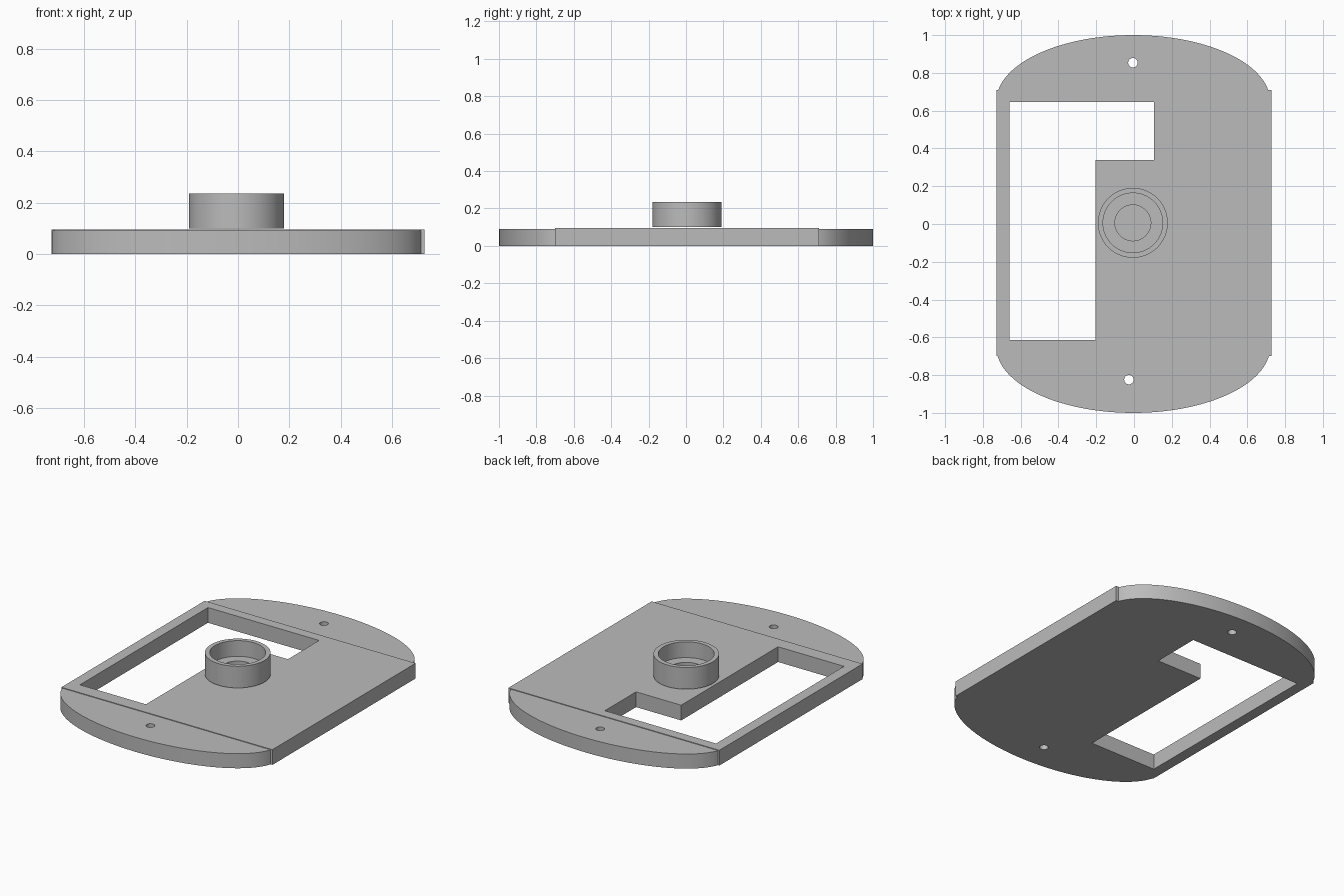
import bpy, bmesh
from math import cos, sin, pi, asin, radians

if "Cube" in bpy.data.objects:
    bpy.data.objects.remove(bpy.data.objects["Cube"])

grey = bpy.data.materials.new("plain grey")
grey.use_nodes = True
colour = (0.5, 0.5, 0.5, 1)
grey.diffuse_color = colour
grey.node_tree.nodes["Principled BSDF"].inputs["Base Color"].default_value = colour


def finish(obj):
    """Assign the material and smooth the round walls only."""
    obj.data.materials.clear()
    obj.data.materials.append(grey)
    bpy.ops.object.select_all(action='DESELECT')
    obj.select_set(True)
    bpy.context.view_layer.objects.active = obj
    bpy.ops.object.shade_smooth_by_angle(angle=radians(30))


def panel(name, outlines, height):
    """Flat panel: first outline is the border, the others are openings."""
    curve = bpy.data.curves.new(name, 'CURVE')
    curve.dimensions = '2D'
    curve.fill_mode = 'BOTH'
    curve.extrude = height / 2
    for points in outlines:
        spline = curve.splines.new('POLY')
        spline.points.add(len(points) - 1)
        for p, (x, y) in zip(spline.points, points):
            p.co = (x, y, 0, 1)
        spline.use_cyclic_u = True
    obj = bpy.data.objects.new(name, curve)
    bpy.context.collection.objects.link(obj)
    bpy.ops.object.select_all(action='DESELECT')
    obj.select_set(True)
    bpy.context.view_layer.objects.active = obj
    bpy.ops.object.convert(target='MESH')
    obj = bpy.context.view_layer.objects.active
    bm = bmesh.new()
    bm.from_mesh(obj.data)
    bmesh.ops.remove_doubles(bm, verts=bm.verts, dist=0.0001)
    bmesh.ops.translate(bm, verts=bm.verts, vec=(0, 0, height / 2))
    bmesh.ops.recalc_face_normals(bm, faces=bm.faces)
    bm.to_mesh(obj.data)
    bm.free()
    finish(obj)


def arc(cx, cy, rx, ry, start, end, steps):
    angles = [start + (end - start) * i / steps for i in range(steps + 1)]
    return [(cx + rx * cos(a), cy + ry * sin(a)) for a in angles]


# Middle slab with its L-shaped window
back, front, side = 0.71, -0.70, 0.727
border = [(-side, front), (side, front), (side, back), (-side, back)]
window = [(-0.66, -0.613), (-0.205, -0.613), (-0.205, 0.34),
          (0.106, 0.34), (0.106, 0.647), (-0.66, 0.647)]
panel("middle_slab", [border, window], 0.095)

# Rounded end panels, each with a screw hole
for name, seam, sign, hole_x, hole_y in (("back_end", back, 1, -0.006, 0.854),
                                         ("front_end", front, -1, -0.027, -0.824)):
    a = asin((abs(seam) - 0.65) / 0.35)
    edge = [(x, sign * y) for x, y in arc(-0.004, 0.65, 0.725, 0.35, a, pi - a, 64)]
    hole = arc(hole_x, hole_y, 0.025, 0.025, 0, 2 * pi, 24)[:-1]
    panel(name, [edge, hole], 0.091)

# Round socket: a stepped profile turned about its axis
profile = [(0.095, 0.1), (0.185, 0.1), (0.185, 0.235),
           (0.158, 0.235), (0.158, 0.137), (0.095, 0.137)]
bm = bmesh.new()
verts = [bm.verts.new((r, 0, z)) for r, z in profile]
edges = [bm.edges.new((verts[i - 1], verts[i])) for i in range(len(verts))]
bmesh.ops.spin(bm, geom=verts + edges, cent=(0, 0, 0), axis=(0, 0, 1),
               angle=2 * pi, steps=64, use_merge=False)
bmesh.ops.remove_doubles(bm, verts=bm.verts, dist=0.0001)
bmesh.ops.recalc_face_normals(bm, faces=bm.faces)
mesh = bpy.data.meshes.new("round_socket")
bm.to_mesh(mesh)
bm.free()
socket = bpy.data.objects.new("round_socket", mesh)
socket.location = (-0.006, 0.006, 0)
bpy.context.collection.objects.link(socket)
finish(socket)
